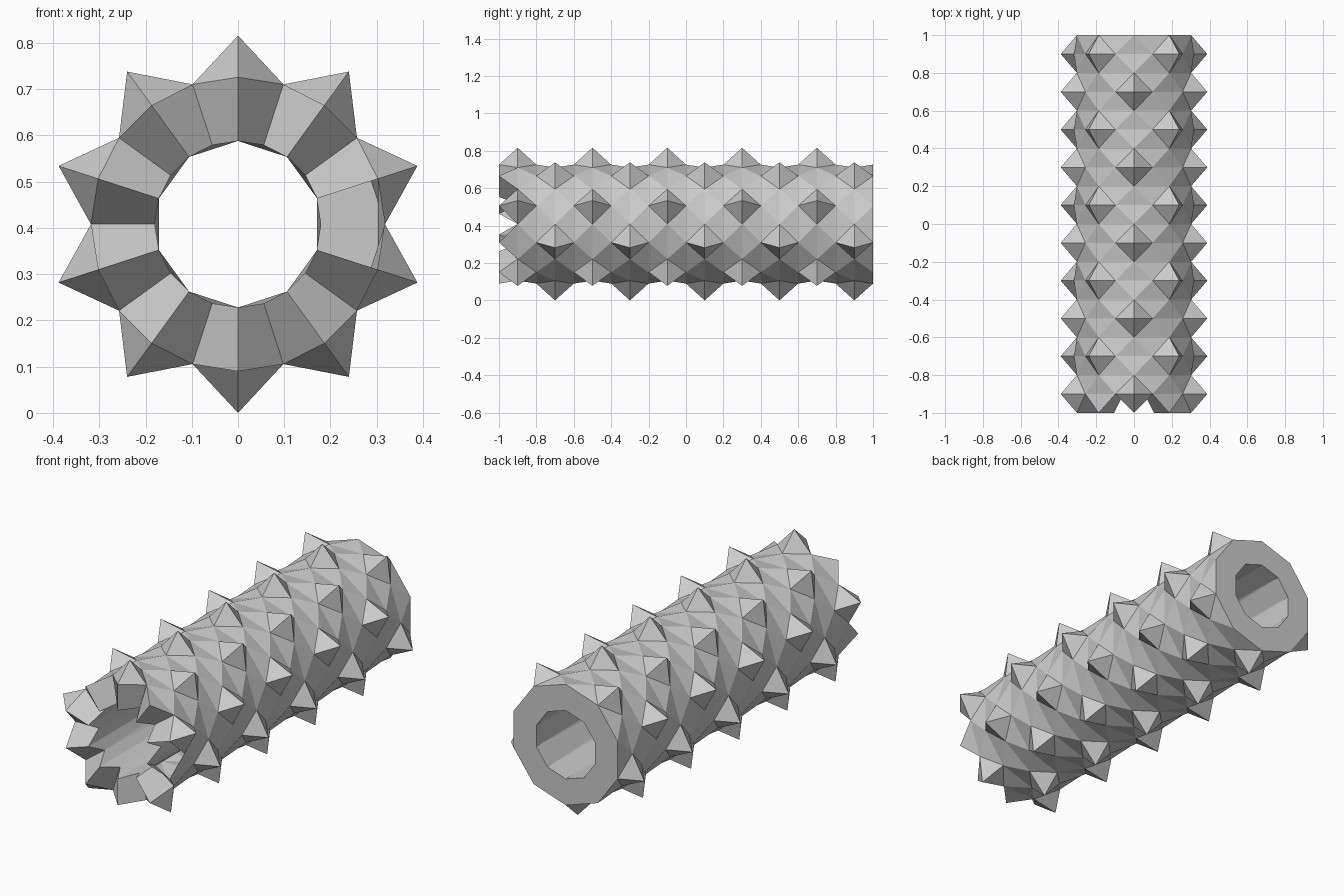
import bpy, bmesh, math

if "Cube" in bpy.data.objects:
    bpy.data.objects.remove(bpy.data.objects["Cube"])

SIDES = 20          # half steps around the tube
ROWS = 20           # rows along the tube
R_OUT, R_TIP, R_IN = 0.318, 0.408, 0.180
AXIS_Z = R_TIP

bm = bmesh.new()
cache = {}


def vert(h, j, r):
    """Vertex at half step h around the axis and row j along it."""
    h %= SIDES
    key = (h, j, r)
    if key not in cache:
        a = h * 2 * math.pi / SIDES
        cache[key] = bm.verts.new((r * math.sin(a), -1 + j * 2 / ROWS,
                                   AXIS_Z + r * math.cos(a)))
    return cache[key]


def face(*vs):
    bm.faces.new(vs)


# outer skin: diamond cells, a quarter of them raised into spikes
for h in range(SIDES):
    for j in range(1, ROWS):
        if (h + j) % 2 == 0:
            continue
        a, b = vert(h - 1, j, R_OUT), vert(h, j - 1, R_OUT)
        c, d = vert(h + 1, j, R_OUT), vert(h, j + 1, R_OUT)
        if h % 2 == 0 and (j - h) % 4 == 1:
            tip = vert(h, j, R_TIP)
            for p, q in ((a, b), (b, c), (c, d), (d, a)):
                face(p, q, tip)
        else:                       # folded across the tube
            face(a, b, c)
            face(a, c, d)

for h in range(1, SIDES, 2):
    # flat back end
    o0, o1 = vert(h - 1, ROWS, R_OUT), vert(h + 1, ROWS, R_OUT)
    i0, i1 = vert(h - 1, ROWS, R_IN), vert(h + 1, ROWS, R_IN)
    face(o0, vert(h, ROWS - 1, R_OUT), o1)
    face(o0, o1, i1, i0)
    # bore with a notched front edge
    f0, fm, f1 = vert(h - 1, 0, R_IN), vert(h, 1, R_IN), vert(h + 1, 0, R_IN)
    face(f0, i0, fm)
    face(fm, i0, i1)
    face(fm, i1, f1)
    # notch walls at the front (one notch is open)
    if h != 5:
        om = vert(h, 1, R_OUT)
        face(vert(h - 1, 0, R_OUT), f0, fm, om)
        face(om, fm, f1, vert(h + 1, 0, R_OUT))

bmesh.ops.recalc_face_normals(bm, faces=bm.faces[:])
mesh = bpy.data.meshes.new("spiked_tube")
bm.to_mesh(mesh)
bm.free()
bpy.context.collection.objects.link(bpy.data.objects.new("spiked_tube", mesh))
